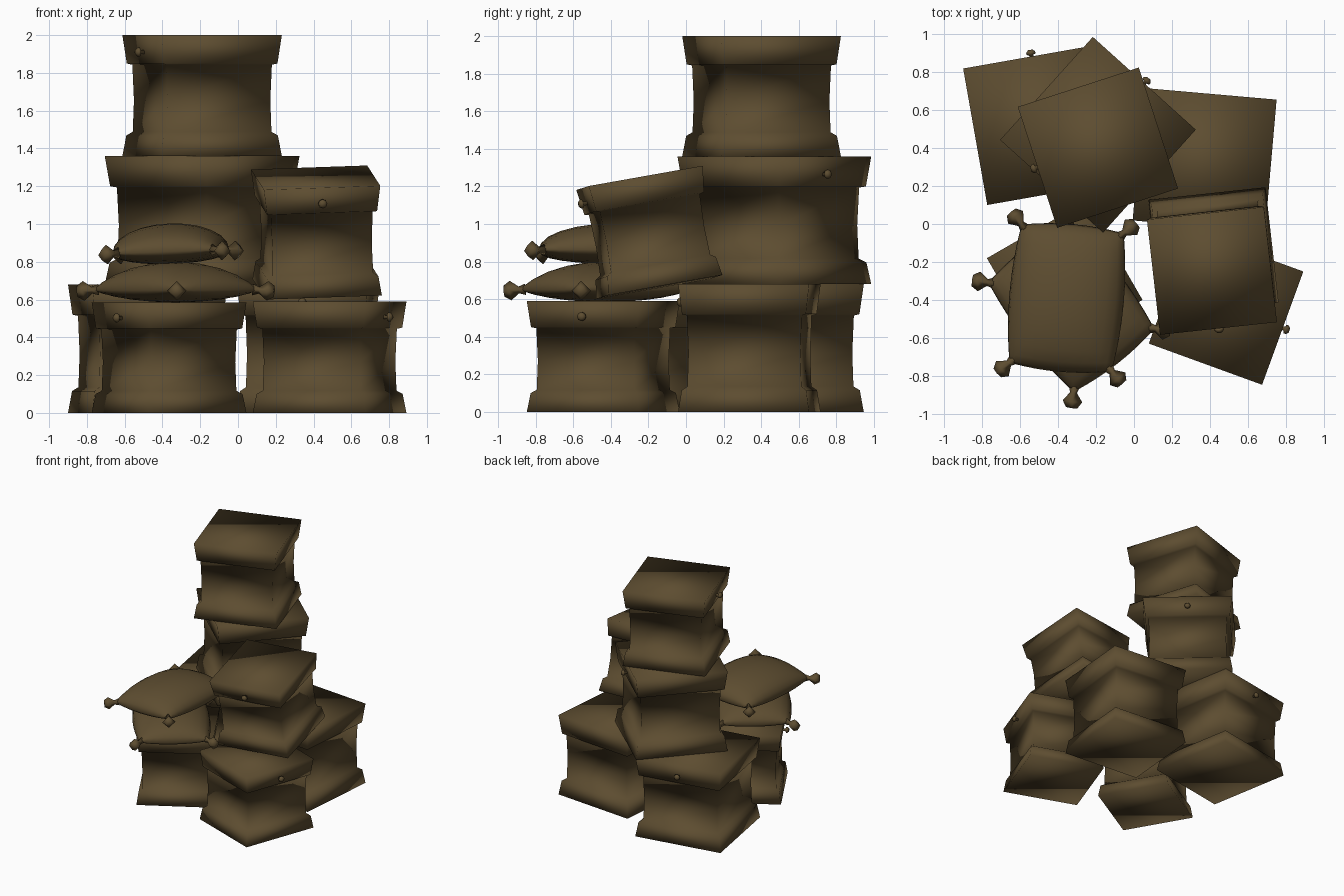
import bpy, bmesh, math
from mathutils import Matrix, Vector

if "Cube" in bpy.data.objects:
    bpy.data.objects.remove(bpy.data.objects["Cube"])

brown = bpy.data.materials.new("dark_tan_cloth")
brown.diffuse_color = (0.11, 0.074, 0.03, 1)
brown.use_nodes = True
brown.node_tree.nodes["Principled BSDF"].inputs["Base Color"].default_value = brown.diffuse_color


def finish(bm, name, matrix):
    bmesh.ops.recalc_face_normals(bm, faces=bm.faces)
    for f in bm.faces:
        f.smooth = True
    mesh = bpy.data.meshes.new(name)
    bm.to_mesh(mesh)
    bm.free()
    mesh.materials.append(brown)
    ob = bpy.data.objects.new(name, mesh)
    ob.matrix_world = matrix
    bpy.context.collection.objects.link(ob)
    return ob


def lathe(bm, rings, sides, matrix=Matrix(), turn=0.0):
    """Loft capped rings of (height, radius) along local z."""
    loops = []
    for z, r in rings:
        loops.append([bm.verts.new(matrix @ Vector((
            r * math.cos(turn + 2 * math.pi * i / sides),
            r * math.sin(turn + 2 * math.pi * i / sides), z)))
            for i in range(sides)])
    for a, b in zip(loops, loops[1:]):
        for i in range(sides):
            j = (i + 1) % sides
            bm.faces.new((a[i], a[j], b[j], b[i]))
    bm.faces.new(loops[0][::-1])
    bm.faces.new(loops[-1])


# Box profile: height fraction, half-width fraction
PROFILE = [(0, 1.0), (0.17, 0.95), (0.20, 0.87), (0.46, 0.855),
           (0.755, 0.875), (0.765, 0.945), (1, 1.0)]


def box(name, size, height, matrix, knob_angle):
    bm = bmesh.new()
    diag = size / math.sqrt(2)
    lathe(bm, [(z * height, r * diag) for z, r in PROFILE], 4, turn=math.pi / 4)
    finish(bm, name, matrix)
    # lid knob: stem and rounded head pointing outwards
    bm = bmesh.new()
    lathe(bm, [(-0.03, 0.011), (0.022, 0.011), (0.026, 0.024), (0.038, 0.024),
               (0.05, 0.012)], 8)
    place = (matrix @ Matrix.Rotation(math.radians(knob_angle), 4, 'Z')
             @ Matrix.Translation((size * 0.48, 0, height * 0.86))
             @ Matrix.Rotation(math.pi / 2, 4, 'Y'))
    finish(bm, name + "_knob", place)


def spin(deg, axis='Z'):
    return Matrix.Rotation(math.radians(deg), 4, axis)


# Upright boxes: name, x, y, z, size, height, turn, knob direction
for name, x, y, z, size, height, turn, knob in [
        ("back_left_box", -0.477, 0.523, 0, 0.73, 0.68, 10, 90),
        ("back_right_box", 0.372, 0.337, 0, 0.70, 0.68, -5, -90),
        ("front_right_box", 0.485, -0.44, 0, 0.635, 0.59, -20, 0),
        ("front_left_box", -0.365, -0.29, 0, 0.60, 0.585, 30, 180),
        ("middle_box", -0.19, 0.47, 0.68, 0.73, 0.68, -42, 90),
        ("top_box", -0.19, 0.402, 1.36, 0.67, 0.64, 18, 180)]:
    box(name, size, height, Matrix.Translation((x, y, z)) @ spin(turn), knob)

# Box leaning forward on its neighbours
box("leaning_box", 0.62, 0.59,
    Matrix.Translation((0.415, -0.195, 0.955)) @ spin(6.5) @ spin(10, 'X')
    @ spin(-2, 'Y') @ Matrix.Translation((0, 0, -0.295)), -90)


def cushion(name, matrix, half_x=0.27, half_y=0.365, n=12):
    bm = bmesh.new()
    # two puffed sheets sharing a seam
    for rise in (0.15, -0.065):
        grid = []
        for j in range(n + 1):
            row = []
            for i in range(n + 1):
                # closer spacing near the seam
                u = math.sin((i / n - 0.5) * math.pi)
                v = math.sin((j / n - 0.5) * math.pi)
                puff = max(0, (1 - u * u) * (1 - v * v)) ** 0.45
                row.append(bm.verts.new((
                    half_x * u * (1 + 0.12 * (1 - v * v)),
                    half_y * v * (1 + 0.07 * (1 - u * u)),
                    rise * puff)))
            grid.append(row)
        for j in range(n):
            for i in range(n):
                bm.faces.new((grid[j][i], grid[j][i + 1],
                              grid[j + 1][i + 1], grid[j + 1][i]))
    bmesh.ops.remove_doubles(bm, verts=bm.verts, dist=0.0005)
    finish(bm, name, matrix)
    # flared corner tassels
    bm = bmesh.new()
    for sx in (-1, 1):
        for sy in (-1, 1):
            out = Vector((sx, sy, -0.12)).normalized()
            place = (Matrix.Translation((sx * half_x, sy * half_y, 0))
                     @ out.to_track_quat('Z', 'Y').to_matrix().to_4x4())
            lathe(bm, [(-0.03, 0.03), (0.005, 0.018), (0.05, 0.052),
                       (0.085, 0.03)], 4, place)
    finish(bm, name + "_tassels", matrix)


cushion("lower_cushion", Matrix.Translation((-0.33, -0.43, 0.65)) @ spin(38))
cushion("upper_cushion", Matrix.Translation((-0.355, -0.39, 0.853)) @ spin(-5)
        @ spin(-2, 'Y'))
